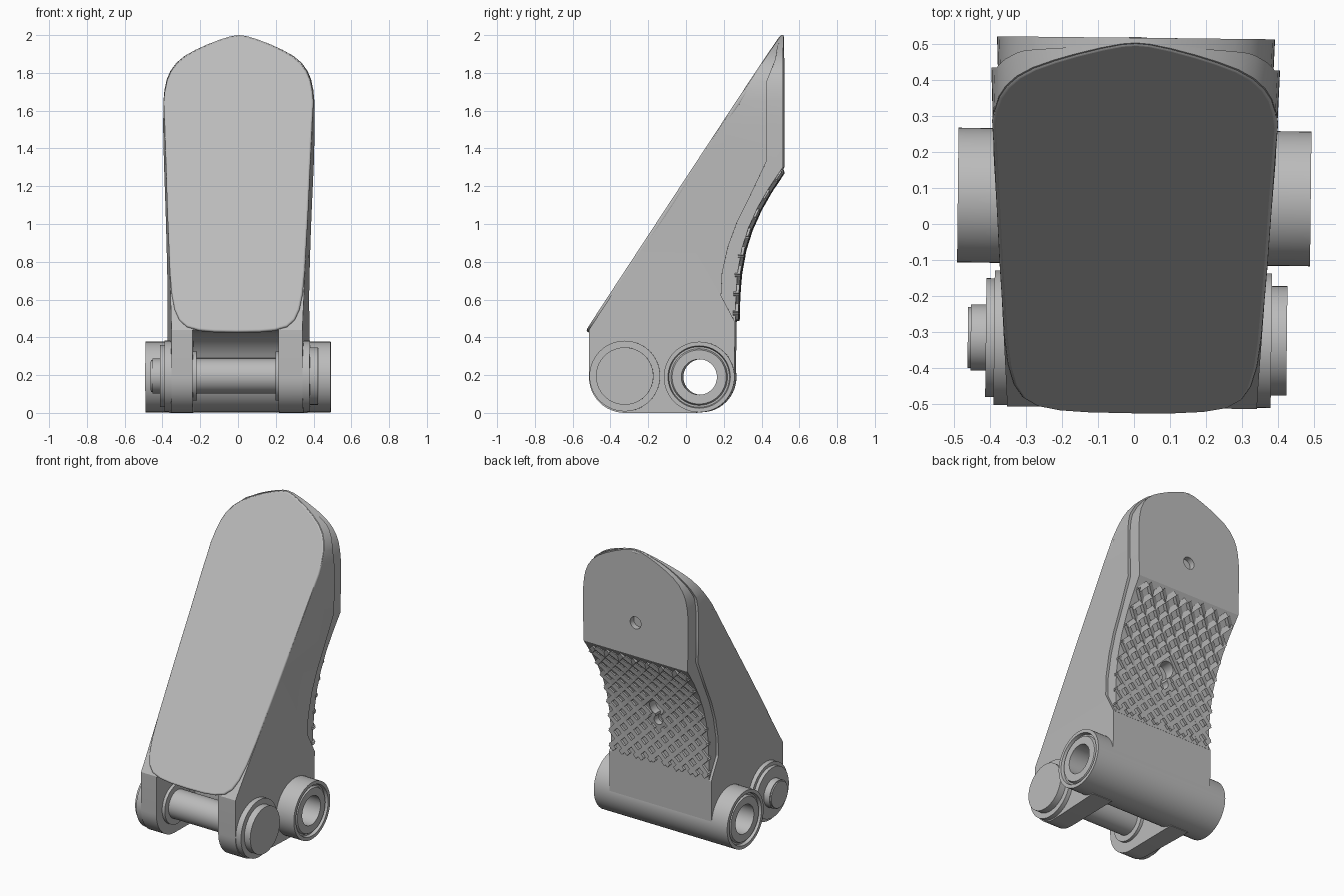
import bpy, bmesh, math
from mathutils import Matrix

cube = bpy.data.objects.get("Cube")
if cube:
    bpy.data.objects.remove(cube)

grey = bpy.data.materials.new("plain grey")
grey.use_nodes = True
GREY = (0.5, 0.5, 0.5, 1)
grey.diffuse_color = GREY
grey.node_tree.nodes["Principled BSDF"].inputs["Base Color"].default_value = GREY

parts = []


def finish(name, bm, keep=True):
    bmesh.ops.recalc_face_normals(bm, faces=bm.faces)
    mesh = bpy.data.meshes.new(name)
    bm.to_mesh(mesh)
    bm.free()
    mesh.materials.append(grey)
    obj = bpy.data.objects.new(name, mesh)
    bpy.context.collection.objects.link(obj)
    if keep:
        parts.append(obj)
    else:
        obj.hide_render = True
    return obj


def skin(rings, closed=False):
    """Skin a list of equal point loops; cap the ends unless closed."""
    bm = bmesh.new()
    loops = [[bm.verts.new(p) for p in ring] for ring in rings]
    n = len(loops[0])
    pairs = list(zip(loops, loops[1:]))
    if closed:
        pairs.append((loops[-1], loops[0]))
    else:
        bm.faces.new(loops[0])
        bm.faces.new(loops[-1])
    for a, b in pairs:
        for i in range(n):
            j = (i + 1) % n
            bm.faces.new((a[i], a[j], b[j], b[i]))
    return bm


def arc(cy, cz, r, a0, a1, n=12):
    angles = [math.radians(a0 + (a1 - a0) * i / n) for i in range(n + 1)]
    return [(cy + r * math.cos(a), cz + r * math.sin(a)) for a in angles]


def interp(points, z):
    """Value at height z on a rising list of (value, z) points."""
    for (v0, z0), (v1, z1) in zip(points, points[1:]):
        if z <= z1:
            return v0 + (v1 - v0) * (z - z0) / (z1 - z0)
    return points[-1][0]


def lathe(name, profile, y, z, seg=56):
    """Revolve a closed (x, radius) loop around an axis along x."""
    rings = []
    for k in range(seg):
        a = 2 * math.pi * k / seg
        rings.append([(x, y + r * math.cos(a), z + r * math.sin(a)) for x, r in profile])
    return finish(name, skin(rings, closed=True))


def rod(name, x0, x1, r, y, z):
    ring = arc(y, z, r, 0, 360, 56)[:-1]
    return finish(name, skin([[(x, a, b) for a, b in ring] for x in (x0, x1)]))


PIN = (-0.32, 0.195)
HUB = (0.075, 0.19)
CROWN = [(0.405, 1.65), (0.399, 1.71), (0.387, 1.765), (0.367, 1.81), (0.335, 1.853),
         (0.29, 1.89), (0.23, 1.923), (0.17, 1.95), (0.1, 1.977), (0.04, 1.995), (0, 2.0)]
OUTLINE = [(0.385, 0), (0.386, 0.5), (0.397, 1.1), (0.406, 1.5)] + CROWN


def fitted_prism(name, profile, x0=-1, x1=1, scale=1):
    """Extrude a side profile across x and trim it to the front outline."""
    bm = skin([[(x, y, z) for y, z in profile] for x in (x0, x1)])
    for _, z in OUTLINE[1:-1]:
        bmesh.ops.bisect_plane(bm, geom=bm.verts[:] + bm.edges[:] + bm.faces[:],
                               plane_co=(0, 0, z), plane_no=(0, 0, 1))
    for v in bm.verts:
        # the sides draw in slightly toward the front
        w = interp(OUTLINE, v.co.z) * scale * (0.947 + 0.094 * v.co.y)
        v.co.x = max(-w, min(w, v.co.x))
    bmesh.ops.remove_doubles(bm, verts=bm.verts, dist=0.00001)
    return finish(name, bm)


# Main wedge body, arched over the pin and seated on the hub
arch = arc(*PIN, 0.235, 90, 25)
body_profile = (arch + arc(*HUB, 0.15, 150, 0)
                + [(0.26, 0.19), (0.264, 0.48), (0.19, 0.62), (0.196, 0.74), (0.227, 0.88),
                   (0.275, 1.01), (0.34, 1.14), (0.43, 1.33), (0.43, 1.75),
                   (0.478, 1.87), (0.488, 1.94), (0.508, 2.0), (0.503, 2.0), (-0.51, 0.44)])
body = fitted_prism("wedge_body", body_profile)

# Two clevis arms below the arch
arm_profile = (arc(-0.32, 0.19, 0.19, 180, 270) + [(0.06, 0)]
               + arc(*HUB, 0.15, 265, 150) + arch[::-1] + [(-0.51, 0.44)])
fitted_prism("right_arm", arm_profile, x1=-0.235)
fitted_prism("left_arm", arm_profile, x0=0.22)

# Back pad, stepped in from the body sides
BACK = [(0.265, 0.48), (0.268, 0.62), (0.277, 0.74), (0.3, 0.87), (0.335, 0.98),
        (0.385, 1.09), (0.44, 1.185), (0.517, 1.3)]
pad_profile = BACK + [(0.517, 2.0), (0.504, 2.0), (0.25, 1.58), (0.05, 0.8), (0.05, 0.48)]
pad = fitted_prism("back_pad", pad_profile, scale=0.955)


# Holes in the back pad
def cut_back(outline, y0):
    cutter = finish("cutter", skin([[(x, y, z) for x, z in outline] for y in (y0, 0.7)]), keep=False)
    mod = pad.modifiers.new("hole", "BOOLEAN")
    mod.operation, mod.solver, mod.object = "DIFFERENCE", "EXACT", cutter
    bpy.context.view_layer.objects.active = pad
    bpy.ops.object.modifier_apply(modifier=mod.name)
    bpy.data.objects.remove(cutter)


HOLE_Z = 0.88
cut_back(arc(0, 1.52, 0.04, 0, 360, 28)[:-1], 0.48)
cut_back(arc(0, HOLE_Z, 0.05, 0, 360, 28)[:-1], 0.24)
cut_back(arc(0, 0.79, 0.03, 0, 360, 28)[:-1], 0.24)
cut_back([(-0.015, 0.79), (0.015, 0.79), (0.015, HOLE_Z), (-0.015, HOLE_Z)], 0.24)


# Crossed grip ridges following the curved back
def ridge_runs(c, s):
    run = []
    for k in range(-24, 25):
        x = 0.0148 * k
        z = c + s * x
        clear = math.hypot(x, z - HOLE_Z) > 0.07 and math.hypot(x, z - 0.79) > 0.04
        if 0.495 <= z <= 1.28 and clear:
            run.append((x, z))
        else:
            if len(run) > 1:
                yield run
            run = []
    if len(run) > 1:
        yield run


W = 0.011
ridges = []
for s in (1, -1):
    for i in range(18):
        for run in ridge_runs(0.08 + 0.1 * i, s):
            rings = []
            for x, z in run:
                rings.append([(x + e * W * s, interp(BACK, z) + d, z - e * W)
                              for e, d in ((-1, -0.014), (1, -0.014), (1, 0.016), (-1, 0.016))])
            ridges.append(finish("grip_ridges", skin(rings)))

# Sloping front plate with a rounded lower lip
plate_half = [(0, 0.433), (0.12, 0.435), (0.2, 0.442), (0.265, 0.46), (0.305, 0.495),
              (0.33, 0.55), (0.346, 0.63), (0.357, 0.75), (0.372, 1.05), (0.39, 1.5)]
plate_half += [(x * 0.98, z) for x, z in CROWN]
plate_outline = plate_half + [(-x, z) for x, z in reversed(plate_half) if x > 0]
plate = finish("front_plate", skin([[(x, 0.5 - 0.657 * (2 - z) + dy, z + dz) for x, z in plate_outline]
                                    for dy, dz in ((0, 0), (0.024, -0.012))]))
bevel = plate.modifiers.new("soft_rim", "BEVEL")
bevel.width, bevel.segments = 0.01, 3
bevel.limit_method, bevel.angle_limit = "ANGLE", math.radians(50)

# Rear hub tube with recessed sleeve at each end
end = [(0.485, 0.094), (0.485, 0.143), (0.47, 0.15), (0.47, 0.16), (0.49, 0.165), (0.49, 0.187)]
lathe("hub_tube", end + [(-x, r) for x, r in reversed(end)], *HUB)

# Front pin with collars, bosses, head and end cap
rod("pin", -0.3, 0.3, 0.092, *PIN)
for name, x0, x1, r in (("left_collar", 0.203, 0.25, 0.13), ("right_collar", -0.25, -0.215, 0.13),
                        ("left_boss", 0.28, 0.385, 0.187), ("right_boss", -0.385, -0.28, 0.187),
                        ("pin_head", 0.3, 0.428, 0.152), ("pin_washer", -0.408, -0.3, 0.165),
                        ("pin_cap", -0.45, -0.3, 0.092), ("pin_cap_tip", -0.458, -0.44, 0.085)):
    rod(name, x0, x1, r, *PIN)

# Join the grip ridges into one object
parts = [o for o in parts if o not in ridges[1:]]
bpy.ops.object.select_all(action="DESELECT")
for o in ridges:
    o.select_set(True)
bpy.context.view_layer.objects.active = ridges[0]
bpy.ops.object.join()

# Slight turn about the vertical, then smooth shading with sharp edges
bpy.ops.object.select_all(action="DESELECT")
for o in parts:
    o.data.transform(Matrix.Rotation(-0.011, 4, "Z"))
    o.select_set(True)
bpy.context.view_layer.objects.active = body
bpy.ops.object.shade_smooth_by_angle(angle=math.radians(28))
